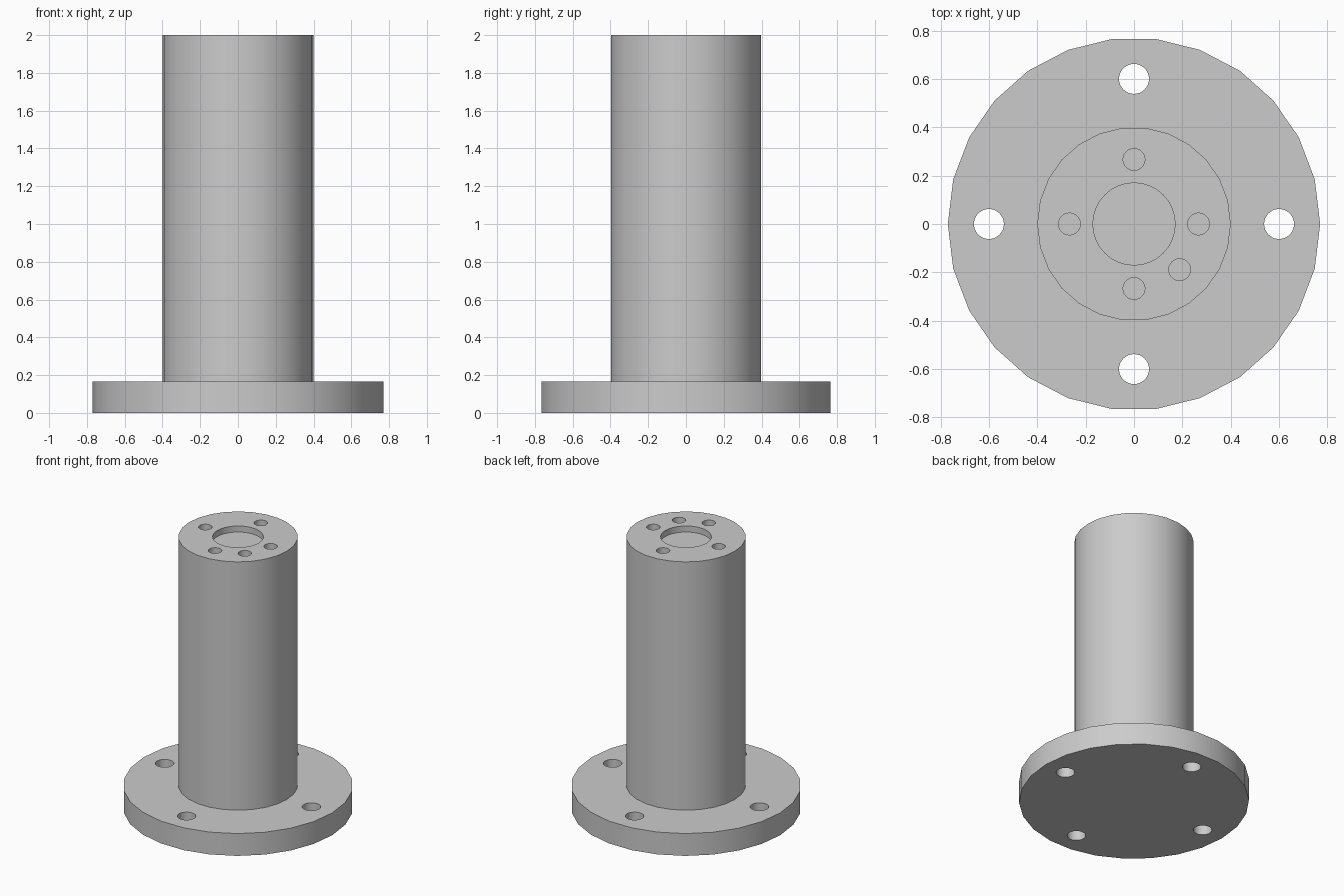
import bpy, bmesh
from math import cos, sin, pi, radians

if "Cube" in bpy.data.objects:
    bpy.data.objects.remove(bpy.data.objects["Cube"])

SIDES = 26
FLANGE_R, FLANGE_H = 0.77, 0.165
COLUMN_R, TOP = 0.40, 2.0


def turned_body(name, profile, sides):
    """Closed solid of revolution from a short (radius, height) profile."""
    bm = bmesh.new()
    rings = [[bm.verts.new((r * cos(2 * pi * i / sides), r * sin(2 * pi * i / sides), z))
              for i in range(sides)] for r, z in profile]
    for a, b in zip(rings, rings[1:]):
        for i in range(sides):
            j = (i + 1) % sides
            bm.faces.new((a[i], a[j], b[j], b[i]))
    bm.faces.new(list(reversed(rings[0])))
    bm.faces.new(rings[-1])
    mesh = bpy.data.meshes.new(name)
    bm.to_mesh(mesh)
    bm.free()
    obj = bpy.data.objects.new(name, mesh)
    bpy.context.collection.objects.link(obj)
    return obj


def drill(obj, x, y, radius, z0, z1):
    """Cut one round hole from z0 to z1."""
    bpy.ops.mesh.primitive_cylinder_add(vertices=32, radius=radius, depth=z1 - z0,
                                        location=(x, y, (z0 + z1) / 2))
    cutter = bpy.context.object
    cutter.hide_render = True
    mod = obj.modifiers.new("hole", 'BOOLEAN')
    mod.operation = 'DIFFERENCE'
    mod.solver = 'EXACT'
    mod.object = cutter
    bpy.context.view_layer.objects.active = obj
    bpy.ops.object.modifier_apply(modifier=mod.name)
    bpy.data.objects.remove(cutter, do_unlink=True)


# flange and column as one turned piece
body = turned_body("flanged_column", [(FLANGE_R, 0), (FLANGE_R, FLANGE_H),
                                      (COLUMN_R, FLANGE_H), (COLUMN_R, TOP)], SIDES)

# through bolt holes in the flange
for k in range(4):
    drill(body, 0.6 * cos(k * pi / 2), 0.6 * sin(k * pi / 2), 0.062, -0.1, FLANGE_H + 0.1)

# shallow central recess in the top
drill(body, 0, 0, 0.17, TOP - 0.045, TOP + 0.1)

# four blind screw holes plus the off-beat locating hole
for deg in (0, 90, 180, 270, 315):
    a = radians(deg)
    drill(body, 0.267 * cos(a), 0.267 * sin(a), 0.045, TOP - 0.1, TOP + 0.1)

# smooth walls with crisp rims
bpy.ops.object.select_all(action='DESELECT')
body.select_set(True)
bpy.context.view_layer.objects.active = body
bpy.ops.object.shade_smooth_by_angle(angle=radians(30))
